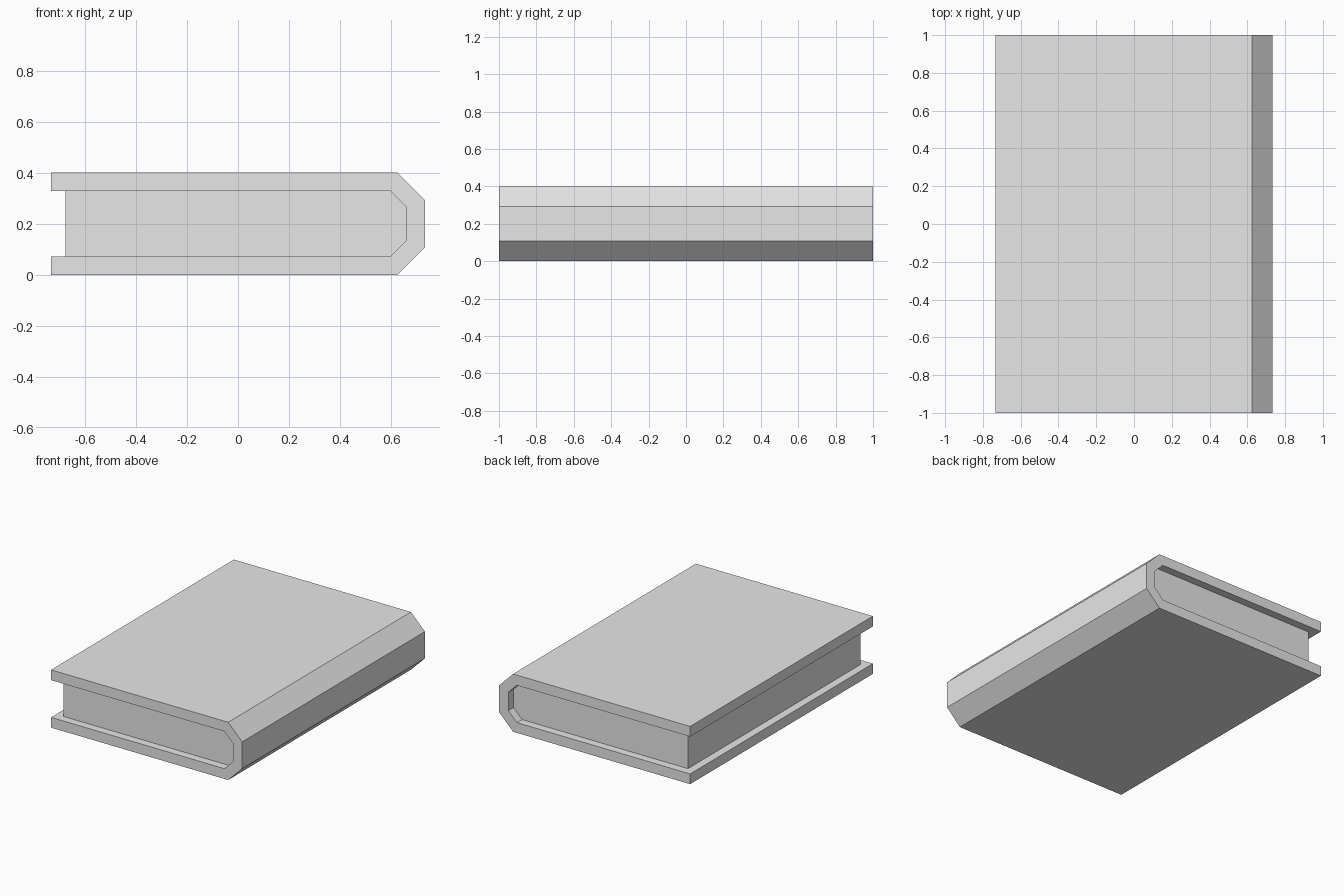
import bpy
import bmesh

cube = bpy.data.objects.get("Cube")
if cube:
    bpy.data.objects.remove(cube, do_unlink=True)

grey = bpy.data.materials.new("light_grey")
grey.use_nodes = True
colour = (0.8, 0.8, 0.8, 1)
grey.diffuse_color = colour
grey.node_tree.nodes["Principled BSDF"].inputs["Base Color"].default_value = colour

HALF_X, HEIGHT, HALF_Y = 0.732, 0.4, 1.0
BOARD = 0.071       # cover thickness
INSET = 0.056       # pages set back from the cover edges


def half_shell(offset, left):
    """Lower edge of the chamfered outline, from the open side to the spine."""
    chamfer = 0.107 - offset * 0.58
    spine = HALF_X - offset
    return [(left, offset), (spine - chamfer, offset), (spine, offset + chamfer)]


def mirrored(points):
    """Points followed by their reflection about mid height."""
    return points + [(x, HEIGHT - z) for x, z in reversed(points)]


def extrude_profile(name, profile, half_depth):
    bm = bmesh.new()
    face = bm.faces.new([bm.verts.new((x, -half_depth, z)) for x, z in profile])
    moved = bmesh.ops.extrude_face_region(bm, geom=[face])["geom"]
    verts = [v for v in moved if isinstance(v, bmesh.types.BMVert)]
    bmesh.ops.translate(bm, verts=verts, vec=(0, 2 * half_depth, 0))
    bmesh.ops.recalc_face_normals(bm, faces=bm.faces)
    mesh = bpy.data.meshes.new(name)
    bm.to_mesh(mesh)
    bm.free()
    mesh.materials.append(grey)
    obj = bpy.data.objects.new(name, mesh)
    bpy.context.collection.objects.link(obj)
    return obj


# Cover: boards and chamfered spine as one wrapped shell
outer = mirrored(half_shell(0, -HALF_X))
inner = mirrored(half_shell(BOARD, -HALF_X))
extrude_profile("cover", outer + inner[::-1], HALF_Y)

# Pages: block filling the shell, set back on the three open sides
extrude_profile("pages", mirrored(half_shell(BOARD, -HALF_X + INSET)), HALF_Y - INSET)
